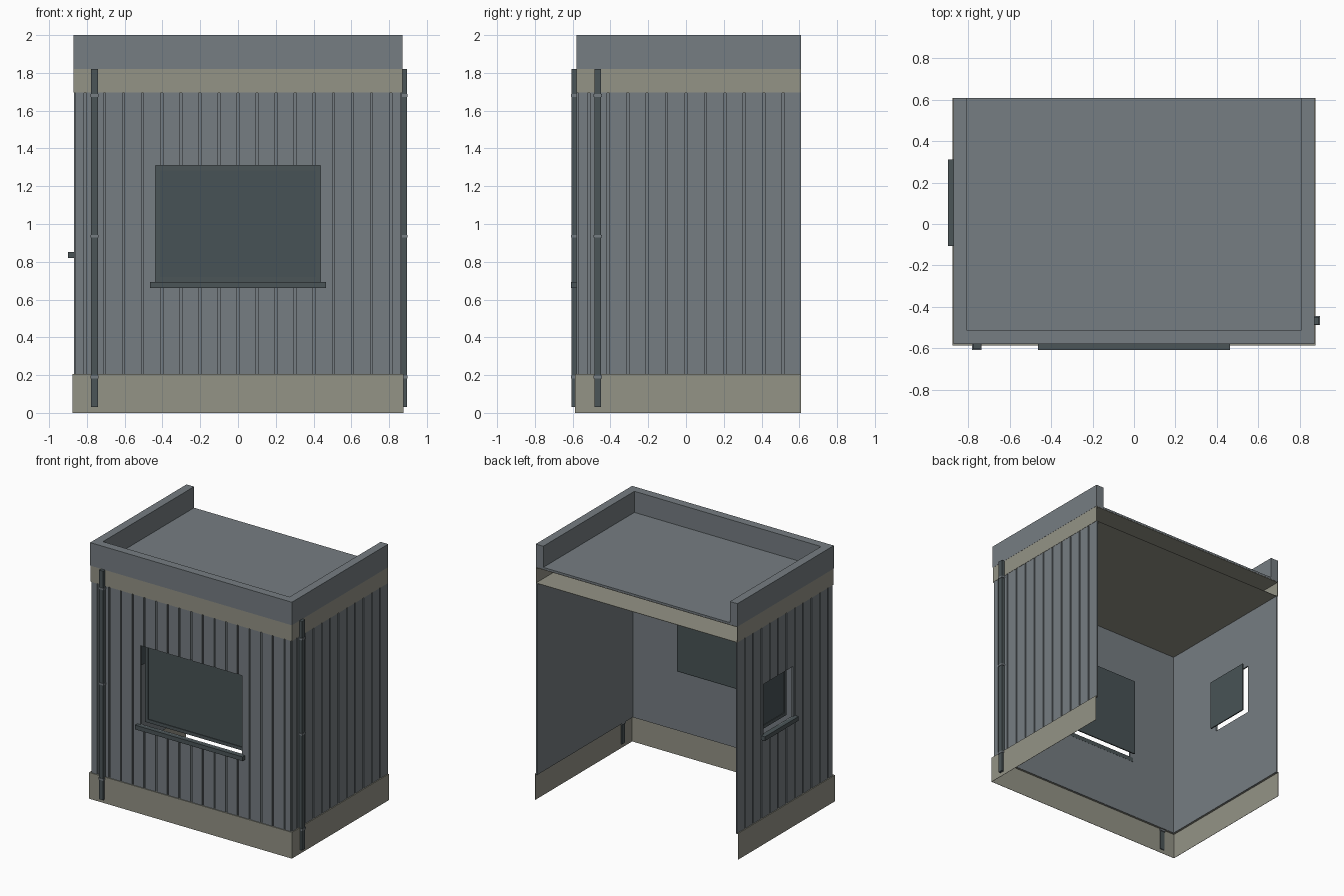
import bpy
import bmesh
from mathutils import Vector

if "Cube" in bpy.data.objects:
    bpy.data.objects.remove(bpy.data.objects["Cube"], do_unlink=True)


def material(name, r, g, b):
    m = bpy.data.materials.new(name)
    m.use_nodes = True
    m.diffuse_color = (r, g, b, 1)
    m.node_tree.nodes["Principled BSDF"].inputs["Base Color"].default_value = (r, g, b, 1)
    return m


GREY = material("cladding grey", 0.18, 0.205, 0.223)
CREAM = material("trim beige", 0.295, 0.292, 0.24)
DARK = material("dark metal", 0.07, 0.09, 0.096)
GLASS = material("dark glass", 0.064, 0.086, 0.092)

# Each side maps (along the wall, distance outward, height) to the world
SIDES = {
    "front": lambda u, d, z: Vector((u, -d, z)),
    "right": lambda u, d, z: Vector((-d, u, z)),
    "left": lambda u, d, z: Vector((d, u, z)),
}
BACK = 0.61
SKIN = 0.002


def build(name, mat, side, boxes):
    """One object from boxes given as (u0, u1, d0, d1, z0, z1)."""
    bm = bmesh.new()
    for u0, u1, d0, d1, z0, z1 in boxes:
        a, b = SIDES[side](u0, d0, z0), SIDES[side](u1, d1, z1)
        mid, size = (a + b) / 2, b - a
        for v in bmesh.ops.create_cube(bm, size=1)["verts"]:
            v.co = Vector([m + c * abs(s) for m, c, s in zip(mid, v.co, size)])
    mesh = bpy.data.meshes.new(name)
    bm.to_mesh(mesh)
    bm.free()
    mesh.materials.append(mat)
    obj = bpy.data.objects.new(name, mesh)
    bpy.context.collection.objects.link(obj)
    return obj


def around(u0, u1, z0, z1, hole):
    """Rectangles that fill a wall around its window opening."""
    if not hole:
        return [(u0, u1, z0, z1)]
    a, b, c, d = hole
    return [(u0, a, z0, z1), (b, u1, z0, z1), (a, b, z0, c), (a, b, d, z1)]


def wall(side, u0, u1, d, pitch, hole):
    z0, z1 = 0.2, 1.695
    rects = around(u0, u1, z0, z1, hole)
    build(side + "_wall", GREY, side,
          [(a, b, d - SKIN, d, c, e) for a, b, c, e in rects])
    # Vertical boards separated by narrow gaps
    boards = []
    for i in range(-10, 10):
        lo, hi = i * pitch + 0.006, (i + 1) * pitch - 0.006
        for a, b, c, e in rects:
            s, t = max(lo, a), min(hi, b)
            if t - s > 0.002:
                boards.append((s, t, d, d + 0.009, c, e))
    build(side + "_boards", GREY, side, boards)


def window(side, d, hole):
    a, b, c, e = hole
    w = 0.026
    p = d - 0.055
    # Pane and frame sit behind the opening
    build(side + "_window_glass", GLASS, side, [(a, b, p - 0.004, p, c, e)])
    build(side + "_window_frame", DARK, side,
          [(s, t, p, p + 0.005, f, g)
           for s, t, f, g in around(a, b, c, e, (a + w, b - w, c + w, e - w))])
    build(side + "_window_sill", DARK, side,
          [(a - 0.027, b + 0.027, d - 0.005, d + 0.036, c - 0.033, c)])


def drainpipe(side, u, d):
    build(side + "_drainpipe", DARK, side,
          [(u - 0.018, u + 0.018, d, d + 0.026, 0.03, 1.82)])
    build(side + "_pipe_brackets", GREY, side,
          [(u - 0.022, u + 0.022, d - 0.006, d + 0.029, z - 0.007, z + 0.007)
           for z in (0.19, 0.935, 1.68)])


# Clad walls, open at the back
FRONT_HOLE = (-0.438, 0.438, 0.693, 1.31)
RIGHT_HOLE = (-0.08, 0.285, 0.853, 1.245)
wall("front", -0.86, 0.86, 0.57, 0.101, FRONT_HOLE)
wall("right", -0.57, BACK, 0.86, 0.103, RIGHT_HOLE)
wall("left", -0.57, BACK, 0.86, 0.103, None)

# Windows
window("front", 0.572, FRONT_HOLE)
window("right", 0.864, RIGHT_HOLE)

# Drainpipes
drainpipe("front", -0.76, 0.579)
drainpipe("left", -0.467, 0.869)


def band(name, mat, x, y, t, z0, z1):
    """Three-sided band round the front and both flanks."""
    build(name + "_front", mat, "front", [(-x, x, y - t, y, z0, z1)])
    for side in ("left", "right"):
        build(name + "_" + side, mat, side, [(t - y, BACK, x - t, x, z0, z1)])


# Base skirting with a thin top lip
band("base", CREAM, 0.877, 0.587, SKIN, 0, 0.205)
band("base_lip", CREAM, 0.876, 0.586, 0.015, 0.2, 0.204)

# Upper trim, ceiling and roof
band("upper_trim", CREAM, 0.871, 0.58, SKIN, 1.695, 1.82)
build("ceiling", CREAM, "front", [(-0.869, 0.869, -BACK, 0.578, 1.694, 1.697)])
build("roof_underside", CREAM, "front", [(-0.869, 0.869, -BACK, 0.578, 1.815, 1.819)])
band("parapet", GREY, 0.872, 0.58, 0.065, 1.82, 2.0)
build("roof_deck", GREY, "front", [(-0.807, 0.807, -BACK, 0.515, 1.82, 1.835)])
